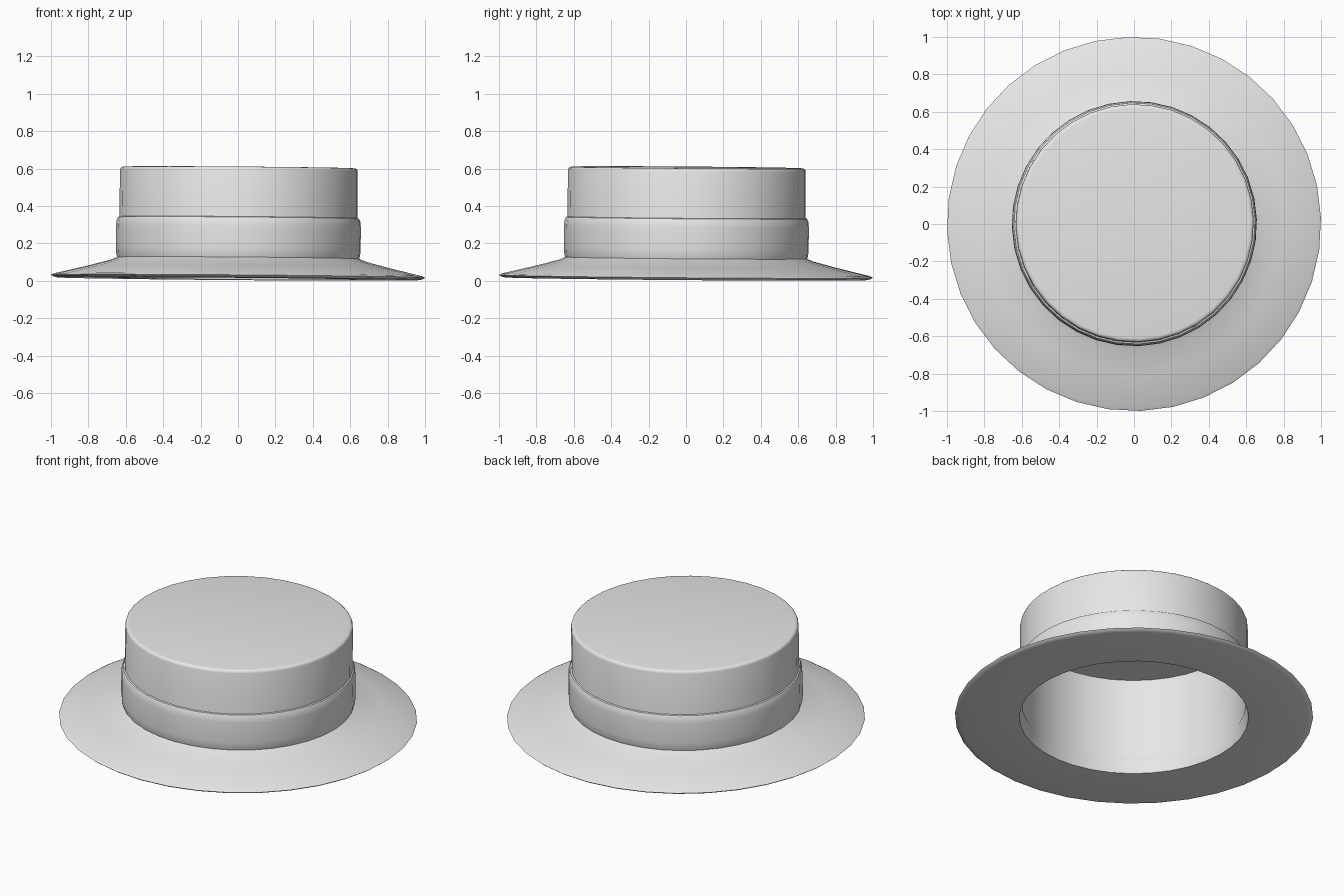
import bpy, bmesh, math
from mathutils import Matrix

cube = bpy.data.objects.get("Cube")
if cube:
    bpy.data.objects.remove(cube, do_unlink=True)

SIDES = 36
# The whole hat leans very slightly to the back left
TILT = (Matrix.Translation((0, 0, 0.011))
        @ Matrix.Rotation(math.radians(-0.45), 4, 'X')
        @ Matrix.Rotation(math.radians(0.45), 4, 'Y')
        @ Matrix.Rotation(math.radians(2), 4, 'Z'))

felt = bpy.data.materials.new("light_grey_felt")
felt.use_nodes = True
grey = (0.8, 0.8, 0.8, 1)
felt.diffuse_color = grey
felt.node_tree.nodes["Principled BSDF"].inputs["Base Color"].default_value = grey


def turned(name, profile, capped=False):
    """Turn a (radius, height) profile; cap both ends or join them in a loop."""
    bm = bmesh.new()
    rings = []
    for r, z in profile:
        rings.append([bm.verts.new((r * math.cos(a), r * math.sin(a), z))
                      for a in (math.tau * i / SIDES for i in range(SIDES))])
    pairs = list(zip(rings, rings[1:]))
    if capped:
        bm.faces.new(rings[0])
        bm.faces.new(rings[-1])
    else:
        pairs.append((rings[-1], rings[0]))
    for low, high in pairs:
        for i in range(SIDES):
            j = (i + 1) % SIDES
            bm.faces.new((low[i], low[j], high[j], high[i]))
    bmesh.ops.recalc_face_normals(bm, faces=bm.faces)
    bm.transform(TILT)
    mesh = bpy.data.meshes.new(name)
    bm.to_mesh(mesh)
    bm.free()
    mesh.materials.append(felt)
    obj = bpy.data.objects.new(name, mesh)
    bpy.context.collection.objects.link(obj)
    bpy.ops.object.select_all(action='DESELECT')
    obj.select_set(True)
    bpy.context.view_layer.objects.active = obj
    bpy.ops.object.shade_smooth_by_angle(angle=math.radians(40))
    return obj


# Hollow crown: inner ceiling, inner wall, outer wall, rounded top edge
turned("crown", [(0.626, 0.588), (0.628, 0.085), (0.638, 0.085),
                 (0.636, 0.578), (0.633, 0.587), (0.626, 0.593), (0.615, 0.595)],
       capped=True)

# Ribbon band wrapped round the foot of the crown
turned("hat_band", [(0.632, 0.10), (0.645, 0.105), (0.652, 0.125), (0.655, 0.16),
                    (0.655, 0.28), (0.652, 0.31), (0.645, 0.325), (0.632, 0.33)])

# Sloping brim with a flat underside and a thin rounded rim
turned("brim", [(0.64, 0.0), (0.97, 0.0), (0.99, 0.005), (1.0, 0.013),
                (0.985, 0.021), (0.80, 0.065), (0.68, 0.097), (0.645, 0.112),
                (0.632, 0.10), (0.624, 0.08)])
